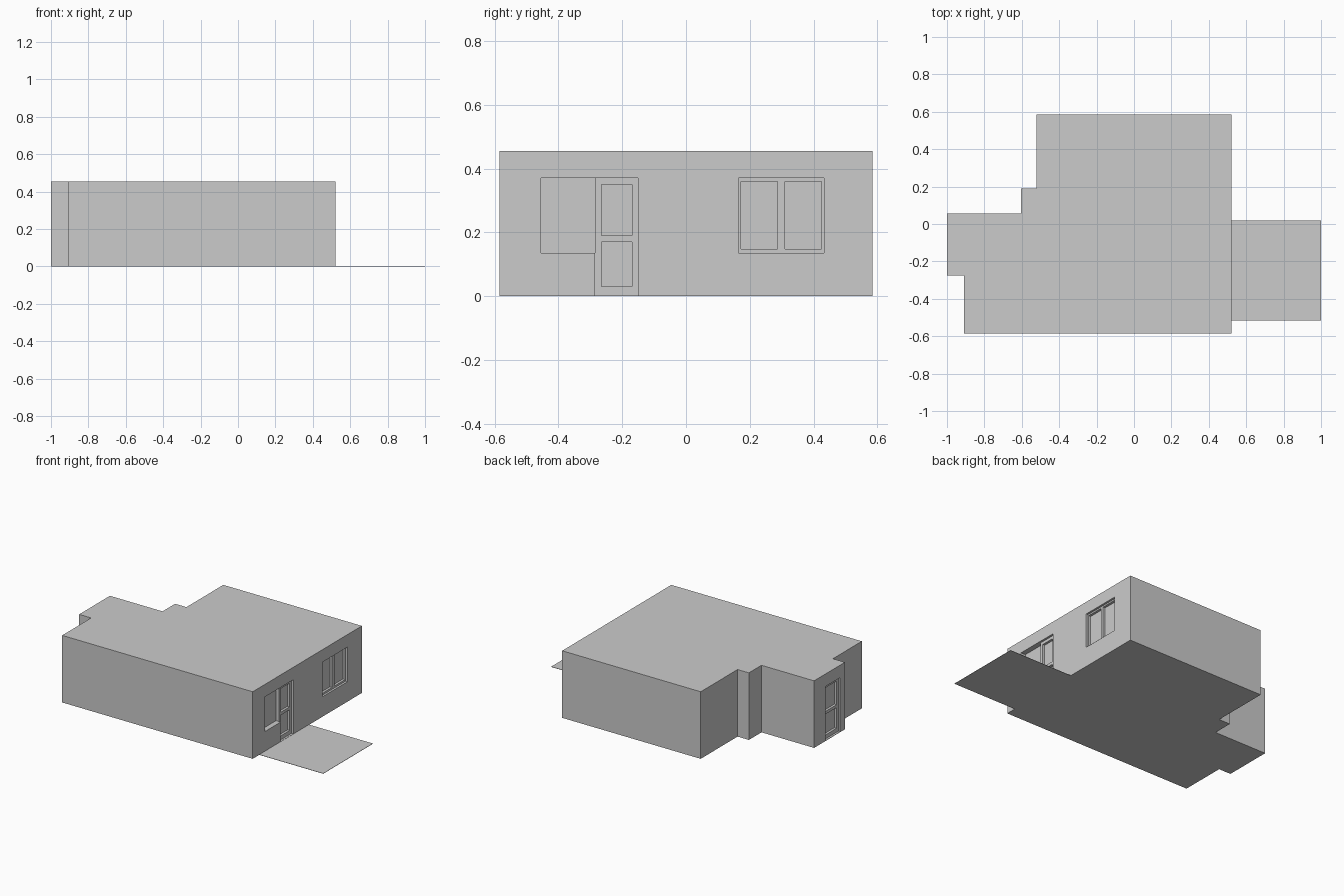
import bpy
import bmesh

cube = bpy.data.objects.get("Cube")
if cube:
    bpy.data.objects.remove(cube, do_unlink=True)

HEIGHT = 0.455
REVEAL = 0.035
EAST, WEST = 0.52, -1.0

grey = bpy.data.materials.new("plain_grey")
grey.use_nodes = True
colour = (0.6, 0.6, 0.6, 1)
grey.diffuse_color = colour
grey.node_tree.nodes["Principled BSDF"].inputs["Base Color"].default_value = colour


def prism(name, outline, z0, z1):
    """Extrude a flat outline upward into a solid."""
    bm = bmesh.new()
    face = bm.faces.new([bm.verts.new((x, y, z0)) for x, y in outline])
    side = bmesh.ops.extrude_face_region(bm, geom=[face])
    moved = [v for v in side["geom"] if isinstance(v, bmesh.types.BMVert)]
    bmesh.ops.translate(bm, verts=moved, vec=(0, 0, z1 - z0))
    bmesh.ops.recalc_face_normals(bm, faces=bm.faces)
    mesh = bpy.data.meshes.new(name)
    bm.to_mesh(mesh)
    bm.free()
    mesh.materials.append(grey)
    obj = bpy.data.objects.new(name, mesh)
    bpy.context.collection.objects.link(obj)
    return obj


def box(name, x, y, z):
    return prism(name, [(x[0], y[0]), (x[1], y[0]), (x[1], y[1]), (x[0], y[1])], *z)


def cut(obj, x, y, z):
    """Cut a box-shaped recess out of a part."""
    cutter = box("cutter", x, y, z)
    cutter.hide_render = True
    mod = obj.modifiers.new("recess", "BOOLEAN")
    mod.operation = "DIFFERENCE"
    mod.solver = "EXACT"
    mod.object = cutter
    bpy.context.view_layer.objects.active = obj
    bpy.ops.object.modifier_apply(modifier=mod.name)
    bpy.data.objects.remove(cutter, do_unlink=True)


def leaf(name, wall, inward, y, z, panels):
    """Framed door or window with sunken panels, set inside its reveal."""
    def span(a, b):
        return sorted((wall + inward * a, wall + inward * b))
    obj = box(name, span(0.014, REVEAL + 0.004), y, z)
    for py, pz in panels:
        cut(obj, span(-0.02, 0.03), py, pz)


# Main block with its stepped plan
plan = [(-0.91, -0.585), (EAST, -0.585), (EAST, 0.585), (-0.52, 0.585),
        (-0.52, 0.19), (-0.605, 0.19), (-0.605, 0.055), (WEST, 0.055),
        (WEST, -0.275), (-0.91, -0.275)]
house = prism("house_walls", plan, 0, HEIGHT)

# Openings
window_z, door_z = (0.135, 0.37), (0.003, 0.37)
bedroom_y, side_y = (0.165, 0.432), (-0.455, -0.28)
door_y, rear_y = (-0.285, -0.15), (-0.225, -0.065)
east_cut, west_cut = (EAST - REVEAL, EAST + 0.1), (WEST - 0.1, WEST + REVEAL)
cut(house, east_cut, bedroom_y, window_z)
cut(house, east_cut, side_y, window_z)
cut(house, east_cut, door_y, door_z)
cut(house, west_cut, rear_y, door_z)

# Double window
leaf("double_window", EAST, -1, bedroom_y, window_z,
     [((0.172, 0.287), (0.148, 0.36)), ((0.31, 0.425), (0.148, 0.36))])


# Panelled doors
def door(name, wall, inward, y):
    rails = (y[0] + 0.02, y[1] - 0.02)
    leaf(name, wall, inward, y, door_z, [(rails, (0.03, 0.17)), (rails, (0.19, 0.35))])


door("terrace_door", EAST, -1, door_y)
door("entrance_door", WEST, 1, rear_y)

# Terrace
box("terrace", (EAST, 1.0), (-0.515, 0.018), (0, 0.002))
